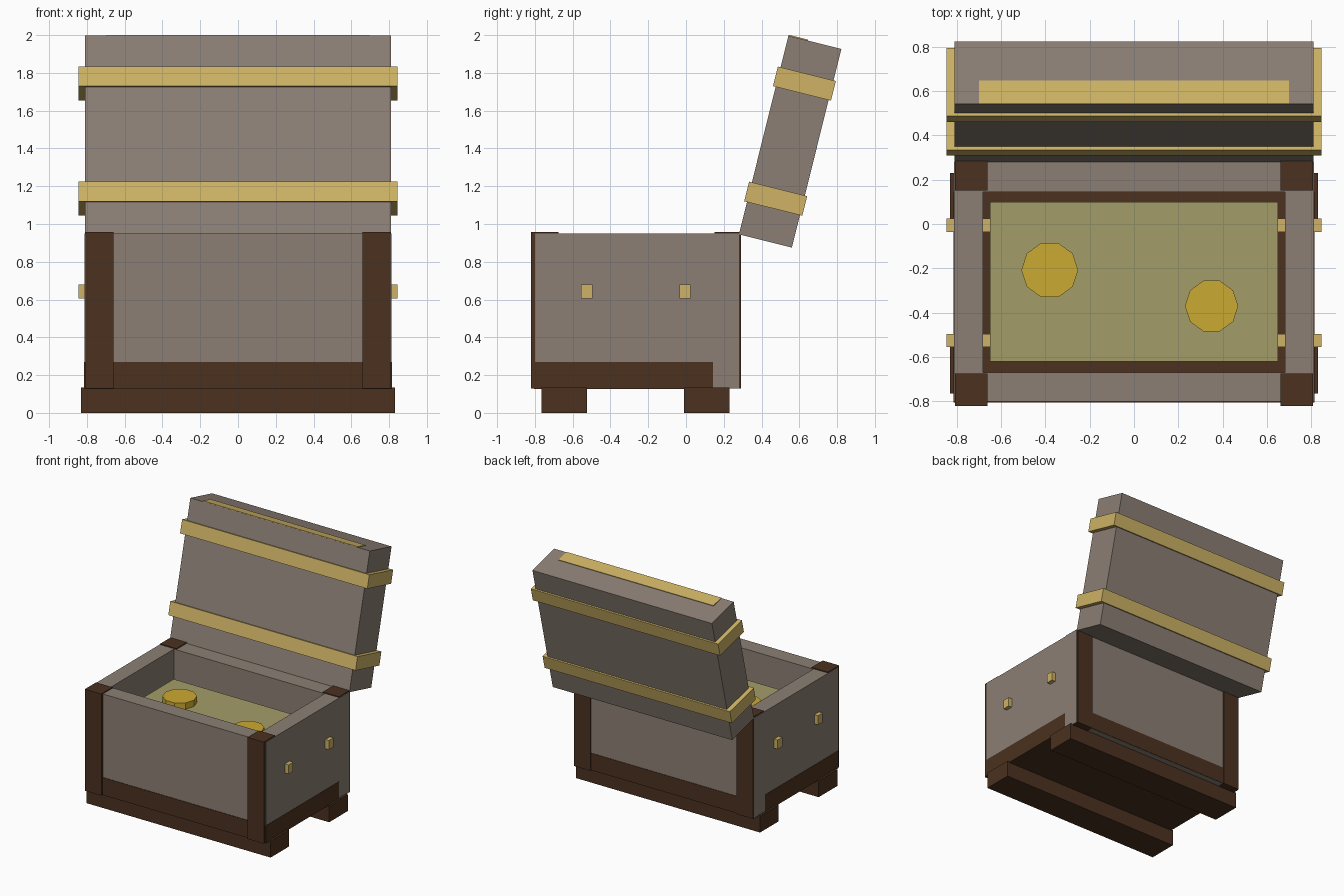
import bpy
import bmesh
from math import radians
from mathutils import Matrix, Vector

old = bpy.data.objects.get("Cube")
if old:
    bpy.data.objects.remove(old, do_unlink=True)


def material(name, rgb):
    mat = bpy.data.materials.new(name)
    mat.use_nodes = True
    mat.diffuse_color = (*rgb, 1)
    bsdf = next(n for n in mat.node_tree.nodes if n.type == 'BSDF_PRINCIPLED')
    bsdf.inputs["Base Color"].default_value = (*rgb, 1)
    return mat


GREY = material("weathered grey wood", (0.26, 0.212, 0.178))
BROWN = material("dark brown wood", (0.07, 0.031, 0.014))
BRASS = material("pale brass", (0.62, 0.45, 0.13))
HOARD = material("dull gold heap", (0.37, 0.335, 0.14))
COIN = material("bright gold", (0.6, 0.4, 0.032))


def finish(name, bm, mat, matrix):
    mesh = bpy.data.meshes.new(name)
    bm.to_mesh(mesh)
    bm.free()
    mesh.materials.append(mat)
    obj = bpy.data.objects.new(name, mesh)
    obj.matrix_world = matrix
    bpy.context.collection.objects.link(obj)
    return obj


def box(name, mat, x, y, z, matrix=Matrix()):
    """Box spanning the (low, high) ranges on each axis."""
    bm = bmesh.new()
    bmesh.ops.create_cube(bm, size=1)
    for v in bm.verts:
        v.co = Vector(r[0] if c < 0 else r[1] for c, r in zip(v.co, (x, y, z)))
    return finish(name, bm, mat, matrix)


def coin(name, x, y, radius):
    bm = bmesh.new()
    bmesh.ops.create_cone(bm, cap_ends=True, segments=10, radius1=radius,
                          radius2=radius, depth=0.06)
    turn = Matrix.Rotation(radians(90), 4, 'Z')
    finish(name, bm, COIN, Matrix.Translation((x, y, 0.752)) @ turn)


# Chest walls
box("front_wall", GREY, (-0.68, 0.68), (-0.80, -0.67), (0.13, 0.95))
box("back_wall", GREY, (-0.68, 0.68), (0.145, 0.28), (0.13, 0.95))
for side, s in (("left", 1), ("right", -1)):
    xs = sorted((0.68 * s, 0.812 * s))
    box(side + "_wall", GREY, xs, (-0.80, 0.28), (0.13, 0.95))
    # Corner posts
    xs = sorted((0.66 * s, 0.808 * s))
    box(side + "_front_post", BROWN, xs, (-0.82, -0.675), (0.128, 0.957))
    box(side + "_back_post", BROWN, xs, (0.15, 0.29), (0.128, 0.957))

# Floor boards
box("floor", BROWN, (-0.814, 0.814), (-0.804, 0.142), (0.127, 0.27))
box("floor_back_board", BROWN, (-0.80, 0.80), (0.142, 0.283), (0.131, 0.27))

# Skids under the chest and brass pegs through its sides
for end, foot_y, peg_y in (("front", (-0.765, -0.525), (-0.555, -0.495)),
                           ("back", (-0.01, 0.23), (-0.035, 0.025))):
    box(end + "_foot", BROWN, (-0.83, 0.83), foot_y, (0, 0.135))
    box(end + "_peg_bar", BRASS, (-0.845, 0.845), peg_y, (0.605, 0.68))

# Contents
box("gold_heap", HOARD, (-0.65, 0.65), (-0.62, 0.10), (0.26, 0.73))
coin("coin_left_back", -0.38, -0.208, 0.128)
coin("coin_right_front", 0.35, -0.37, 0.12)

# Open lid, tilted back about its hinge edge
hinge = Matrix.Translation((0.28, 0.945, 0))
hinge = Matrix.Translation((0, 0.28, 0.945)) @ Matrix.Rotation(radians(-14), 4, 'X')
box("lid", GREY, (-0.81, 0.81), (0, 0.289), (0, 1.084), hinge)
for name, low in (("lower", 0.177), ("upper", 0.805)):
    box(name + "_lid_band", BRASS, (-0.845, 0.845), (-0.015, 0.302),
        (low, low + 0.107), hinge)
box("lid_lip_plate", BRASS, (-0.70, 0.70), (0.001, 0.106), (1.08, 1.089), hinge)
